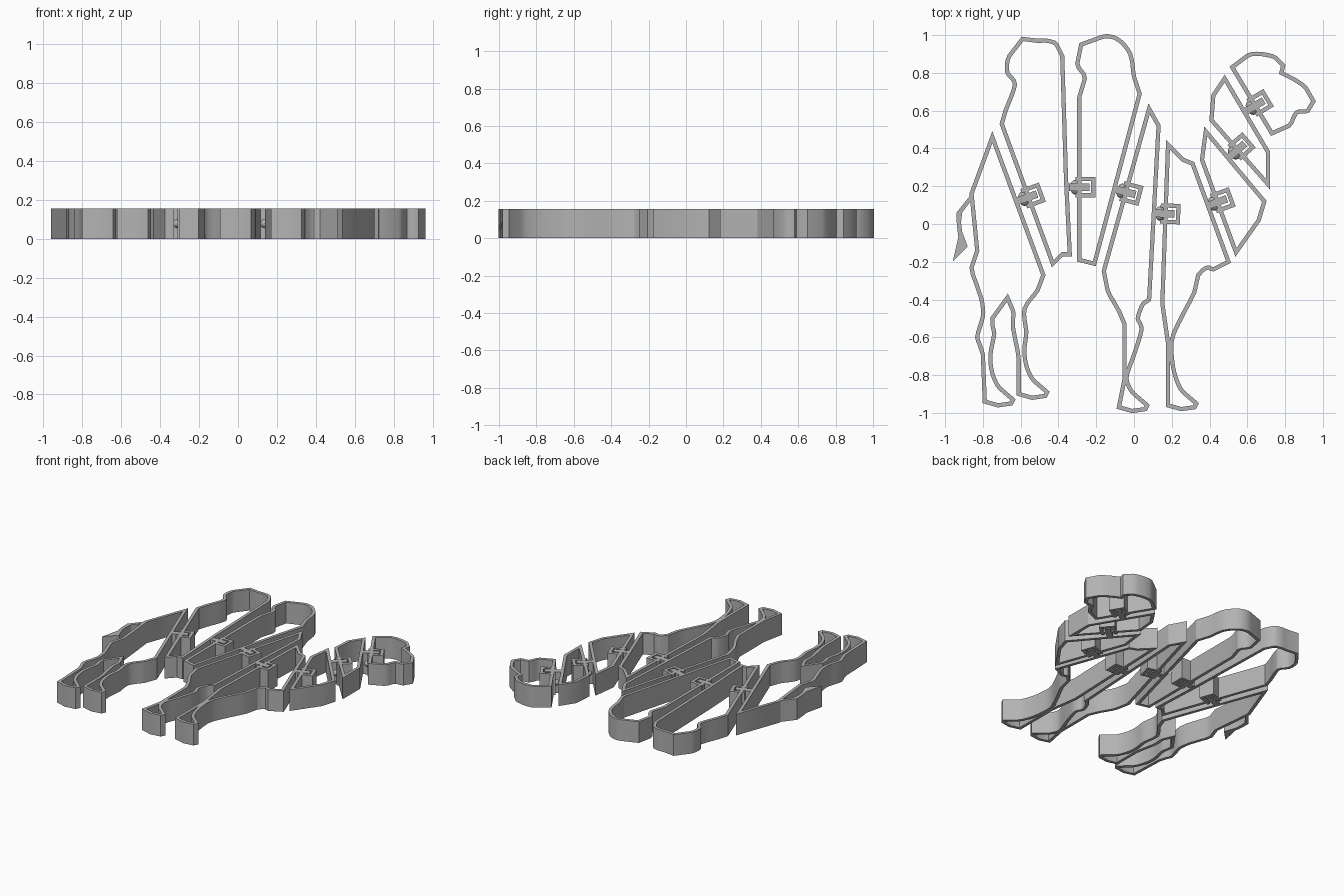
import bpy
import bmesh
import math
from mathutils import Matrix, Vector

default_cube = bpy.data.objects.get("Cube")
if default_cube:
    bpy.data.objects.remove(default_cube, do_unlink=True)

HEIGHT = 0.155
WALL = 0.022

grey = bpy.data.materials.new("plain grey")
grey.use_nodes = True
grey_value = (0.45, 0.45, 0.45, 1)
grey.diffuse_color = grey_value
grey.node_tree.nodes["Principled BSDF"].inputs["Base Color"].default_value = grey_value


def finish(name, bm, matrix=None):
    """Turn a bmesh into a named, shaded object."""
    bmesh.ops.recalc_face_normals(bm, faces=bm.faces)
    mesh = bpy.data.meshes.new(name)
    bm.to_mesh(mesh)
    bm.free()
    mesh.materials.append(grey)
    obj = bpy.data.objects.new(name, mesh)
    bpy.context.collection.objects.link(obj)
    if matrix:
        obj.matrix_world = matrix
    bpy.ops.object.select_all(action="DESELECT")
    obj.select_set(True)
    bpy.context.view_layer.objects.active = obj
    bpy.ops.object.shade_smooth_by_angle(angle=math.radians(30))


def outline(pairs):
    """Convert hundredths to vectors."""
    return [Vector(pair) / 100 for pair in pairs]


def soften(points):
    """Add a curved midpoint on edges whose two ends turn gently."""
    count = len(points)
    result = []
    for i in range(count):
        before, start, end, after = (points[(i + k) % count] for k in (-1, 0, 1, 2))
        result.append(start)
        first, edge, last = start - before, end - start, after - end
        gentle = max(abs(first.angle_signed(edge)), abs(edge.angle_signed(last))) < 1
        lengths = (first.length, edge.length, last.length)
        if gentle and max(lengths) < 3 * min(lengths):
            result.append((start + end) * 0.5 + (first - last) / 16)
    return result


def ribbon(name, points, closed=True, matrix=None):
    """Upright wall of even thickness that follows a path."""
    bm = bmesh.new()
    count = len(points)
    sections = []
    for i, point in enumerate(points):
        incoming = point - points[i - 1]
        outgoing = points[(i + 1) % count] - point
        if not closed and i == 0:
            incoming = outgoing
        if not closed and i == count - 1:
            outgoing = incoming
        a, b = incoming.normalized(), outgoing.normalized()
        tangent = (a + b).normalized()
        mitre = 1 / max(tangent.dot(a), 0.33)
        side = Vector((-tangent.y, tangent.x)) * WALL / 2 * mitre
        left, right = point + side, point - side
        sections.append([bm.verts.new((p.x, p.y, z)) for p, z in
                         ((left, 0), (right, 0), (right, HEIGHT), (left, HEIGHT))])
    for i in range(count if closed else count - 1):
        here, there = sections[i], sections[(i + 1) % count]
        for k in range(4):
            n = (k + 1) % 4
            bm.faces.new((here[k], here[n], there[n], there[k]))
    if not closed:
        bm.faces.new(sections[0])
        bm.faces.new(sections[-1])
    finish(name, bm, matrix)


def slab(name, points, matrix=None):
    """Solid upright prism over a flat outline."""
    bm = bmesh.new()
    face = bm.faces.new([bm.verts.new((p.x, p.y, 0)) for p in points])
    extruded = bmesh.ops.extrude_face_region(bm, geom=[face])["geom"]
    bmesh.ops.translate(bm, vec=(0, 0, HEIGHT),
                        verts=[v for v in extruded if isinstance(v, bmesh.types.BMVert)])
    finish(name, bm, matrix)


def foot(x, y):
    """Ankle, toe and sole shared by all legs, placed by the heel."""
    shape = [(4, 15), (8, 7), (15, 1), (14, -1), (7, -2), (0, 0)]
    return [(x + dx, y + dy) for dx, dy in shape]


def panel(name, *pairs):
    """Hollow body panel with a rounded outline."""
    ribbon(name, soften(soften(outline(pairs))))


# Body panels, from the rear to the head
panel("hind_legs_panel",
      (-75, 46), (-48, -27), (-51, -35), (-58, -45), (-57, -57), (-58, -66),
      *foot(-61, -90), (-61, -72), (-64, -55), (-64, -46), (-67, -39),
      (-75, -50), (-74, -58), (-76, -69), *foot(-79, -94), (-80, -69), (-83, -60),
      (-80, -49), (-81, -39), (-86, -23), (-83, -14), (-86, 16))

panel("rear_hump_panel",
      (-70, 53), (-68, 60), (-63, 74), (-67, 80), (-66, 89), (-59, 98), (-51, 97),
      (-46, 97), (-41, 95), (-38, 89), (-36, 24), (-34, -16), (-38, -16), (-43, -21))

panel("front_hump_panel",
      (-28, 95), (-17, 99), (-9, 98), (-2, 90), (0, 78), (3, 69), (-21, -21),
      (-29, -19), (-29, 67), (-26, 77), (-30, 85))

panel("front_leg_panel",
      (8, 61), (13, 52), (8, -40), (5, -42), (2, -50), (4, -56), (-1, -72),
      *foot(-8, -97), (-5, -82), (-5, -53), (-8, -46), (-14, -35), (-16, -25))

panel("chest_and_leg_panel",
      (18, 42), (26, 34), (31, 32), (50, -20), (42, -24), (39, -23), (34, -27),
      (32, -36), (21, -58), (20, -70), *foot(18, -96), (18, -63), (15, -42))

panel("lower_neck_panel", (38, 49), (69, 12), (66, 2), (54, -15), (36, 34))

panel("upper_neck_panel", (48, 77), (71, 38), (71, 21), (41, 55), (42, 68))

panel("head_panel",
      (52, 83), (60, 89), (67, 90), (75, 88), (79, 84), (78, 80), (84, 77), (91, 72),
      (95, 65), (92, 60), (86, 59), (82, 52), (73, 48))

# Solid tail with a tuft
slab("tail", soften(outline([
    (-86, 16), (-94, 6), (-93, -7), (-96, -20), (-88, -12), (-91, -4), (-91, 6), (-85, 14)])))


def link(place, x, y, turn):
    """Open bracket, straight arm and round pivot that join two panels."""
    frame = (Matrix.Translation((x / 100, y / 100, 0))
             @ Matrix.Rotation(math.radians(turn), 4, "Z"))
    bracket = outline([(-2, 4.3), (7.4, 4.3), (7.4, -4.3), (-2, -4.3)])
    ribbon(place + "_link_bracket", bracket, False, frame)
    arm = outline([(-5.5, -2), (5.5, -2), (5.5, 2), (-5.5, 2)])
    slab(place + "_link_arm", arm, frame)
    pivot = bmesh.new()
    bmesh.ops.create_uvsphere(pivot, u_segments=16, v_segments=10, radius=0.026)
    bmesh.ops.scale(pivot, vec=(1, 1.5, 1), verts=pivot.verts)
    bmesh.ops.translate(pivot, vec=(-0.022, 0, HEIGHT / 2), verts=pivot.verts)
    finish(place + "_link_pivot", pivot, frame)


# Links, each placed on a panel wall and turned to face across the gap
link("rear_hump", -56.5, 14, 20)
link("front_hump", -29, 19.5, 0)
link("front_leg", -4.5, 17, -15)
link("chest", 16, 5.5, -2)
link("lower_neck", 44, 11.5, 20)
link("upper_neck", 54.5, 39, 41)
link("head", 64, 62.5, 31)
